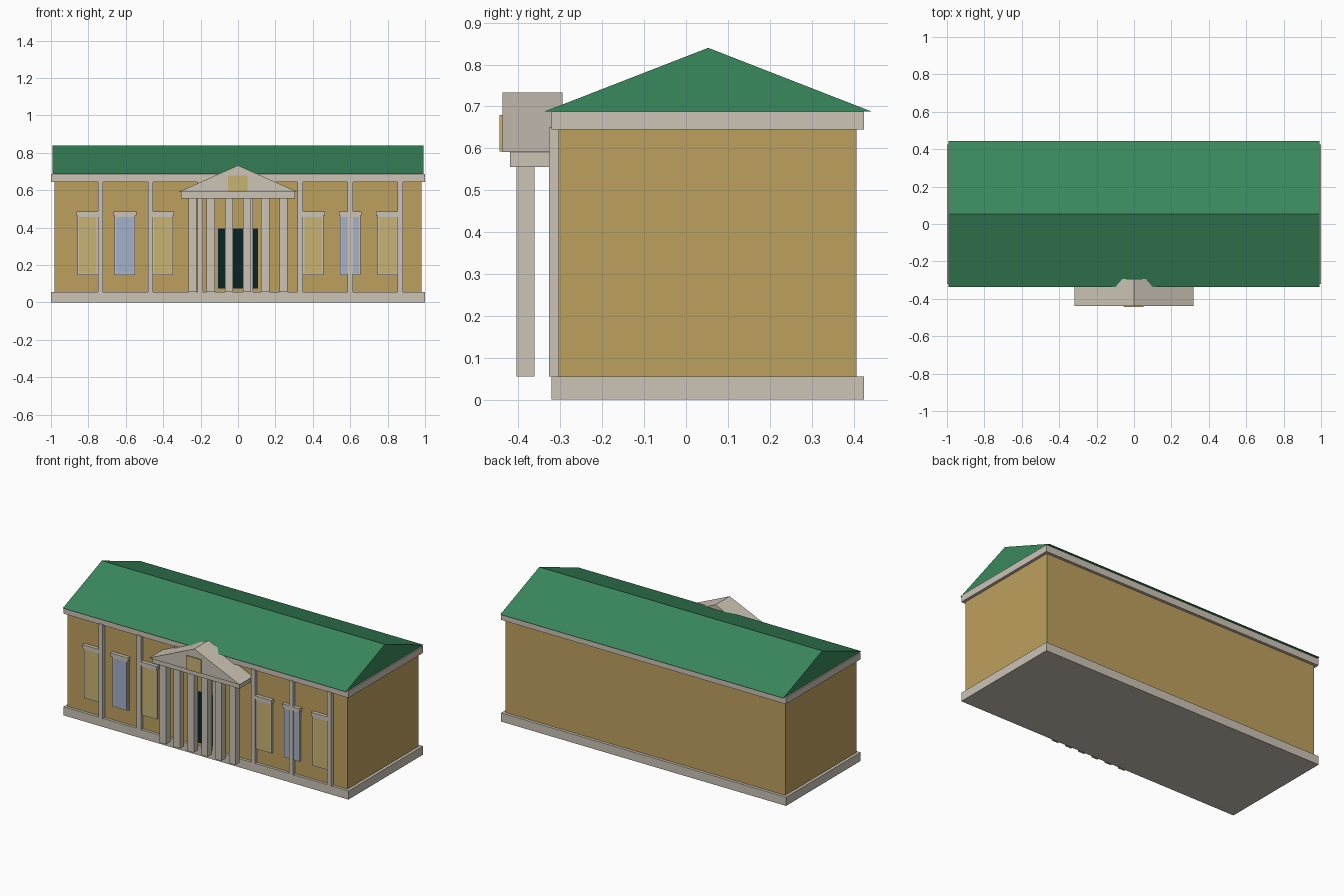
import bpy

if "Cube" in bpy.data.objects:
    bpy.data.objects.remove(bpy.data.objects["Cube"])


def material(name, rgb):
    lin = [(c / 255 / 12.92) if c < 10 else ((c / 255 + 0.055) / 1.055) ** 2.4 for c in rgb]
    m = bpy.data.materials.new(name)
    m.diffuse_color = (*lin, 1)
    m.use_nodes = True
    m.node_tree.nodes["Principled BSDF"].inputs["Base Color"].default_value = m.diffuse_color
    return m


STONE = material("pale_stone", (204, 195, 182))
WALL = material("ochre_wall", (190, 160, 94))
ROOF = material("green_roof", (57, 136, 93))
CREAM = material("cream_pane", (201, 179, 115))
BLUE = material("blue_glass", (163, 177, 203))
DARK = material("dark_door", (10, 36, 36))


def mesh_object(name, verts, faces, mat):
    me = bpy.data.meshes.new(name)
    me.from_pydata(verts, [], faces)
    me.materials.append(mat)
    ob = bpy.data.objects.new(name, me)
    bpy.context.collection.objects.link(ob)
    return ob


def box(name, x, y, z, mat):
    verts = [(a, b, c) for a in x for b in y for c in z]
    faces = [(0, 1, 3, 2), (4, 6, 7, 5), (0, 4, 5, 1), (2, 3, 7, 6), (0, 2, 6, 4), (1, 5, 7, 3)]
    return mesh_object(name, verts, faces, mat)


def prism(name, a, b, mat):
    """Triangular prism joining triangle a to triangle b."""
    return mesh_object(name, a + b, [(0, 1, 2), (3, 5, 4), (0, 3, 4, 1), (1, 4, 5, 2), (2, 5, 3, 0)], mat)


# main body
box("plinth", (-1, 1), (-0.321, 0.425), (0, 0.055), STONE)
box("walls", (-0.982, 0.982), (-0.304, 0.407), (0.055, 0.645), WALL)
box("cornice", (-1, 1), (-0.321, 0.425), (0.645, 0.688), STONE)

# gable roof
gable = [(-0.338, 0.688), (0.443, 0.688), (0.053, 0.84)]
prism("roof", [(0.993, y, z) for y, z in gable], [(-0.993, y, z) for y, z in gable], ROOF)

# wall pilasters, evenly spaced
for i in range(7):
    x = -0.735 + i * 0.267
    box("pilaster", (x - 0.0145, x + 0.0145), (-0.327, -0.302), (0.055, 0.65), STONE)

# windows: frame, pane and lintel
for x, pane in ((-0.803, CREAM), (-0.605, BLUE), (-0.403, CREAM),
                (0.403, CREAM), (0.6, BLUE), (0.8, CREAM)):
    box("window_frame", (x - 0.055, x + 0.055), (-0.317, -0.303), (0.147, 0.465), STONE)
    box("window_pane", (x - 0.047, x + 0.047), (-0.319, -0.316), (0.155, 0.457), pane)
    box("lintel_lower", (x - 0.055, x + 0.055), (-0.322, -0.303), (0.457, 0.47), STONE)
    box("lintel_top", (x - 0.061, x + 0.061), (-0.326, -0.303), (0.465, 0.487), STONE)

# entrance door
box("door", (-0.108, 0.108), (-0.311, -0.303), (0.075, 0.395), DARK)

# portico: columns, entablature, pediment and its panel
for i in range(6):
    x = (i - 2.5) * 0.0975
    box("column", (x - 0.022, x + 0.022), (-0.405, -0.362), (0.055, 0.556), STONE)
box("entablature", (-0.305, 0.305), (-0.42, -0.303), (0.555, 0.591), STONE)
tri = [(-0.318, 0.591), (0.318, 0.591), (0, 0.733)]
prism("pediment", [(x, -0.438, z) for x, z in tri], [(x, -0.295, z) for x, z in tri], STONE)
box("pediment_panel", (-0.053, 0.051), (-0.445, -0.437), (0.592, 0.68), CREAM)
